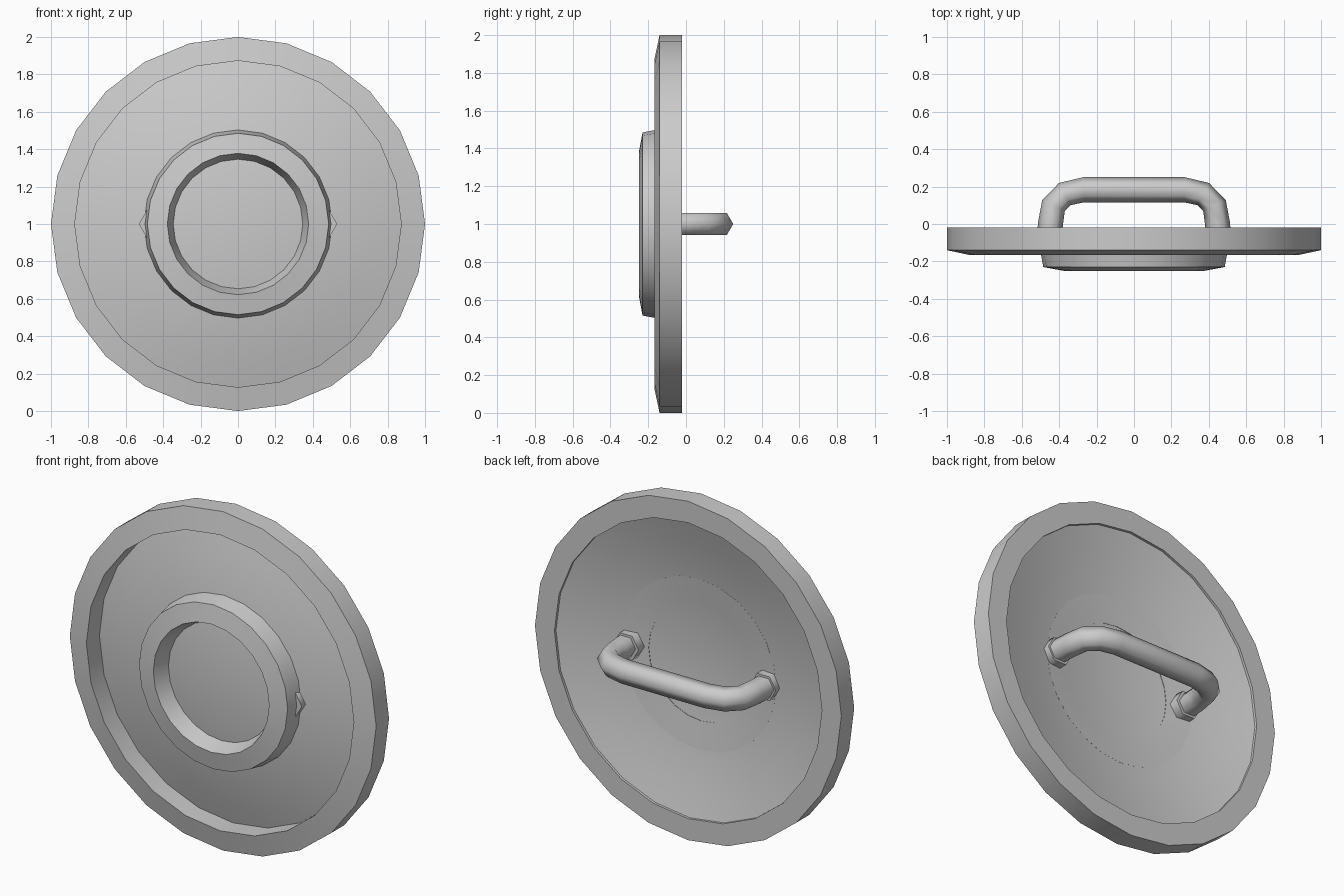
import bpy, bmesh, math
from mathutils import Vector

if "Cube" in bpy.data.objects:
    bpy.data.objects.remove(bpy.data.objects["Cube"])

CZ = 1.0  # height of the shield centre


def finish(name, bm, angle=35):
    bmesh.ops.remove_doubles(bm, verts=bm.verts, dist=1e-5)
    bmesh.ops.recalc_face_normals(bm, faces=bm.faces)
    me = bpy.data.meshes.new(name)
    bm.to_mesh(me)
    bm.free()
    ob = bpy.data.objects.new(name, me)
    bpy.context.collection.objects.link(ob)
    bpy.ops.object.select_all(action='DESELECT')
    ob.select_set(True)
    bpy.context.view_layer.objects.active = ob
    bpy.ops.object.shade_smooth_by_angle(angle=math.radians(angle))
    return ob


def lathe(name, profile, closed=True, sides=24, cx=0.0, angle=35):
    """Spin (radius, y) points around the y axis through (cx, CZ)."""
    bm = bmesh.new()
    vs = [bm.verts.new((cx + r, y, CZ)) for r, y in profile]
    es = [bm.edges.new(p) for p in zip(vs, vs[1:])]
    if closed:
        es.append(bm.edges.new((vs[-1], vs[0])))
    bmesh.ops.spin(bm, geom=vs + es, cent=(cx, 0, CZ), axis=(0, 1, 0),
                   angle=math.tau, steps=sides, use_merge=True)
    return finish(name, bm, angle)


def sweep(name, path, radius, sides=6):
    """Sweep a hexagon along a path lying in the plane z = CZ."""
    bm = bmesh.new()
    pts = [Vector((x, y, CZ)) for x, y in path]
    up = Vector((0, 0, 1))
    rings = []
    for i, p in enumerate(pts):
        t = (pts[min(i + 1, len(pts) - 1)] - pts[max(i - 1, 0)]).normalized()
        n = t.cross(up)
        rings.append([bm.verts.new(p + radius * (n * math.cos(a) + up * math.sin(a)))
                      for a in (math.tau * k / sides for k in range(sides))])
    for a, b in zip(rings, rings[1:]):
        for k in range(sides):
            j = (k + 1) % sides
            bm.faces.new((a[k], a[j], b[j], b[k]))
    bm.faces.new(rings[0])
    bm.faces.new(rings[-1])
    return finish(name, bm, 65)


# Outer rim with a sloping front face
lathe("rim", [(1.0, -0.02), (1.0, -0.14), (0.873, -0.167), (0.873, -0.02)])

# Thin dished panel, bulging to the front
R, STEPS = 0.873, 6
front = [(R * i / STEPS, -0.045 - 0.13 * (1 - (i / STEPS) ** 2)) for i in range(STEPS + 1)]
back = [(r, y + 0.01) for r, y in reversed(front)]
lathe("dish", front + back, closed=False)

# Raised ring on the front centre
lathe("boss_ring", [(0.505, -0.12), (0.485, -0.23), (0.378, -0.25), (0.342, -0.14)])

# Grip handle on the back
half = [(0.455, -0.14), (0.447, 0.0), (0.43, 0.10), (0.37, 0.16), (0.27, 0.183)]
sweep("handle", half + [(-x, y) for x, y in reversed(half)], 0.067)

# Hexagonal collars where the handle passes through the dish
for side, label in ((-1, "left"), (1, "right")):
    lathe("handle_collar_" + label,
          [(0, -0.163), (0.082, -0.163), (0.082, -0.08), (0, -0.08)],
          closed=False, sides=6, cx=0.448 * side, angle=65)
